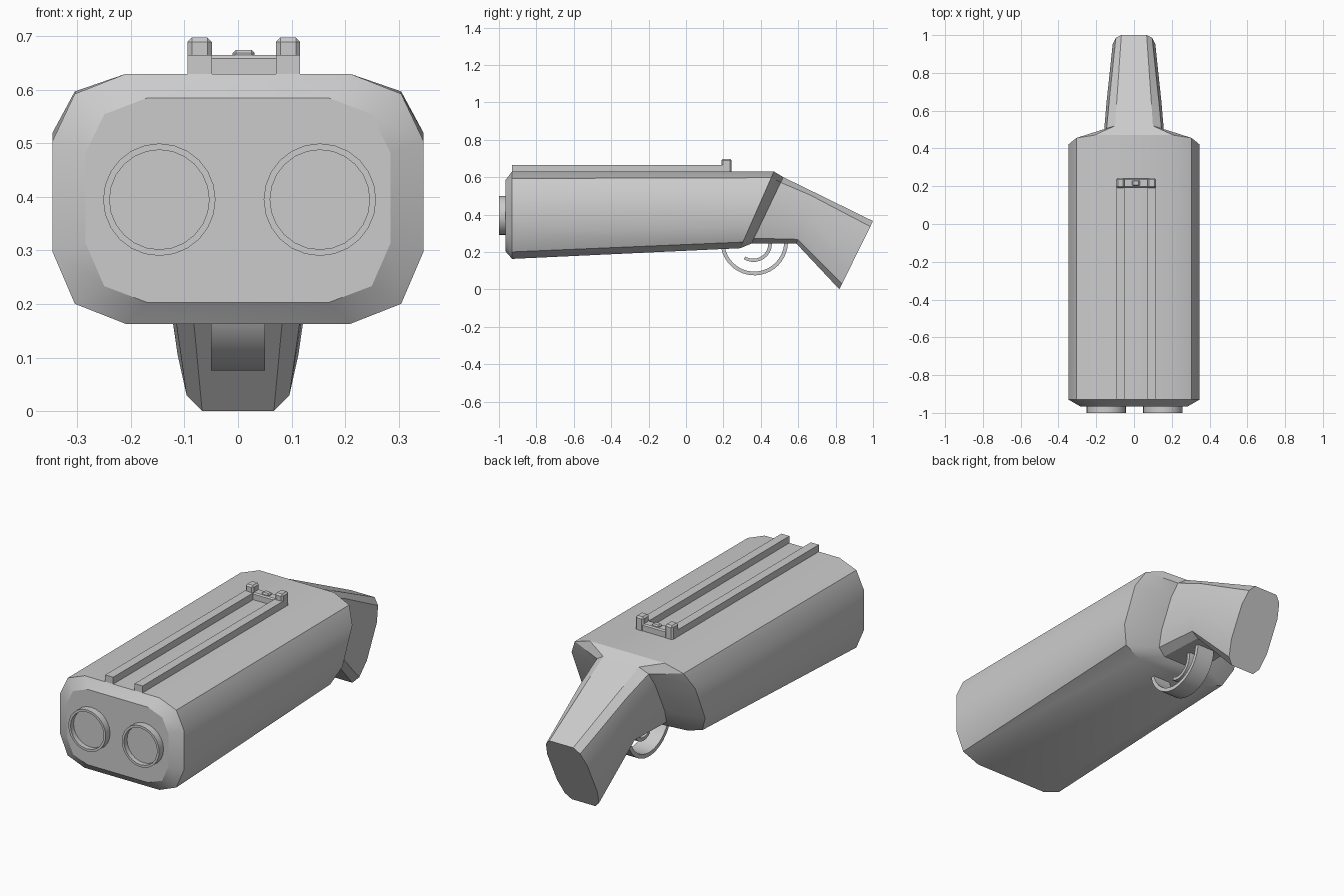
import bpy, bmesh, math
from mathutils import Vector

if "Cube" in bpy.data.objects:
    bpy.data.objects.remove(bpy.data.objects["Cube"])


def make(name, bm, smooth=None):
    bmesh.ops.recalc_face_normals(bm, faces=bm.faces)
    me = bpy.data.meshes.new(name)
    bm.to_mesh(me)
    bm.free()
    ob = bpy.data.objects.new(name, me)
    bpy.context.collection.objects.link(ob)
    if smooth:
        bpy.ops.object.select_all(action='DESELECT')
        ob.select_set(True)
        bpy.context.view_layer.objects.active = ob
        bpy.ops.object.shade_smooth_by_angle(angle=math.radians(smooth))
    return ob


def loft(name, rings, closed=False, smooth=None):
    """Skin a list of point rings; cap the ends unless the loft is closed."""
    bm = bmesh.new()
    vs = [[bm.verts.new(p) for p in r] for r in rings]
    n = len(vs[0])
    for i in range(len(vs) if closed else len(vs) - 1):
        a, b = vs[i], vs[(i + 1) % len(vs)]
        for j in range(n):
            k = (j + 1) % n
            bm.faces.new((a[j], a[k], b[k], b[j]))
    if not closed:
        bm.faces.new(vs[0])
        bm.faces.new(vs[-1])
    return make(name, bm, smooth)


def box(name, x0, x1, y0, y1, z0, z1, bevel=0):
    ring = lambda y: [(x0, y, z0), (x1, y, z0), (x1, y, z1), (x0, y, z1)]
    ob = loft(name, [ring(y0), ring(y1)])
    if bevel:
        m = ob.modifiers.new("bevel", 'BEVEL')
        m.width, m.segments = bevel, 1
    return ob


def section(bottom, top, widths):
    """Twelve-sided chamfered section in a tilted plane (bottom/top are y, z)."""
    a, b, c = widths
    half = [(a, 1), (b, .92), (c, .73), (c, .29), (b, .08), (a, 0)]
    pts = half + [(-x, t) for x, t in reversed(half)]
    lo, hi = Vector(bottom), Vector(top)
    return [(x, *lo.lerp(hi, t)) for x, t in pts]


def arc_band(name, cy, cz, r, a0, a1, n, half_x, thick):
    """Curved strip in the side plane; thick(t) and half_x(t) vary along it."""
    rings = []
    for i in range(n + 1):
        t = i / n
        a = math.radians(a0 + (a1 - a0) * t)
        w, h = half_x(t), thick(t) / 2
        rings.append([(x, cy + (r + d) * math.cos(a), cz + (r + d) * math.sin(a))
                      for x, d in ((-w, -h), (w, -h), (w, h), (-w, h))])
    return loft(name, rings, smooth=40)


# Barrel housing: chamfered front, slanted shoulder at the back
loft("barrel_housing", [
    section((-.965, .203), (-.965, .585), (.17, .25, .285)),
    section((-.93, .163), (-.93, .63), (.21, .305, .347)),
    section((.29, .22), (.47, .63), (.21, .305, .347)),
    section((.35, .245), (.52, .60), (.10, .145, .16)),
], smooth=28)

# Grip: bends down and tapers toward the butt
loft("grip", [
    section((.35, .245), (.52, .60), (.10, .145, .16)),
    section((.59, .245), (.67, .527), (.09, .13, .145)),
    section((.82, 0), (1.0, .365), (.067, .096, .113)),
], smooth=28)

# Two muzzle rings with recessed bores
for side, cx in (("left", -.147), ("right", .153)):
    rings = []
    for r, y in ((.105, -.94), (.105, -1), (.093, -1), (.093, -.975)):
        rings.append([(cx + r * math.cos(k * math.tau / 24), y,
                       .395 + r * math.sin(k * math.tau / 24)) for k in range(24)])
    loft("muzzle_" + side, rings, smooth=30)

# Top rails and rear sight posts, set slightly off centre
for side, x0 in (("left", -.094), ("right", .071)):
    box("rail_" + side, x0, x0 + .045, -.93, .2, .61, .665)
    box("sight_post_" + side, x0, x0 + .045, .19, .243, .61, .698, .008)
box("sight_bar", -.06, .08, .192, .241, .61, .665, .006)
box("sight_bead", -.01, .031, .2, .233, .65, .675, .006)

# Trigger guard and hooked trigger
arc_band("trigger_guard", .365, .255, .17, -195, 5, 24,
         lambda t: .05, lambda t: .02)
arc_band("trigger", .36, .245, .09, -122, 12, 10,
         lambda t: .014 + .02 * t, lambda t: .016 + .004 * t)
